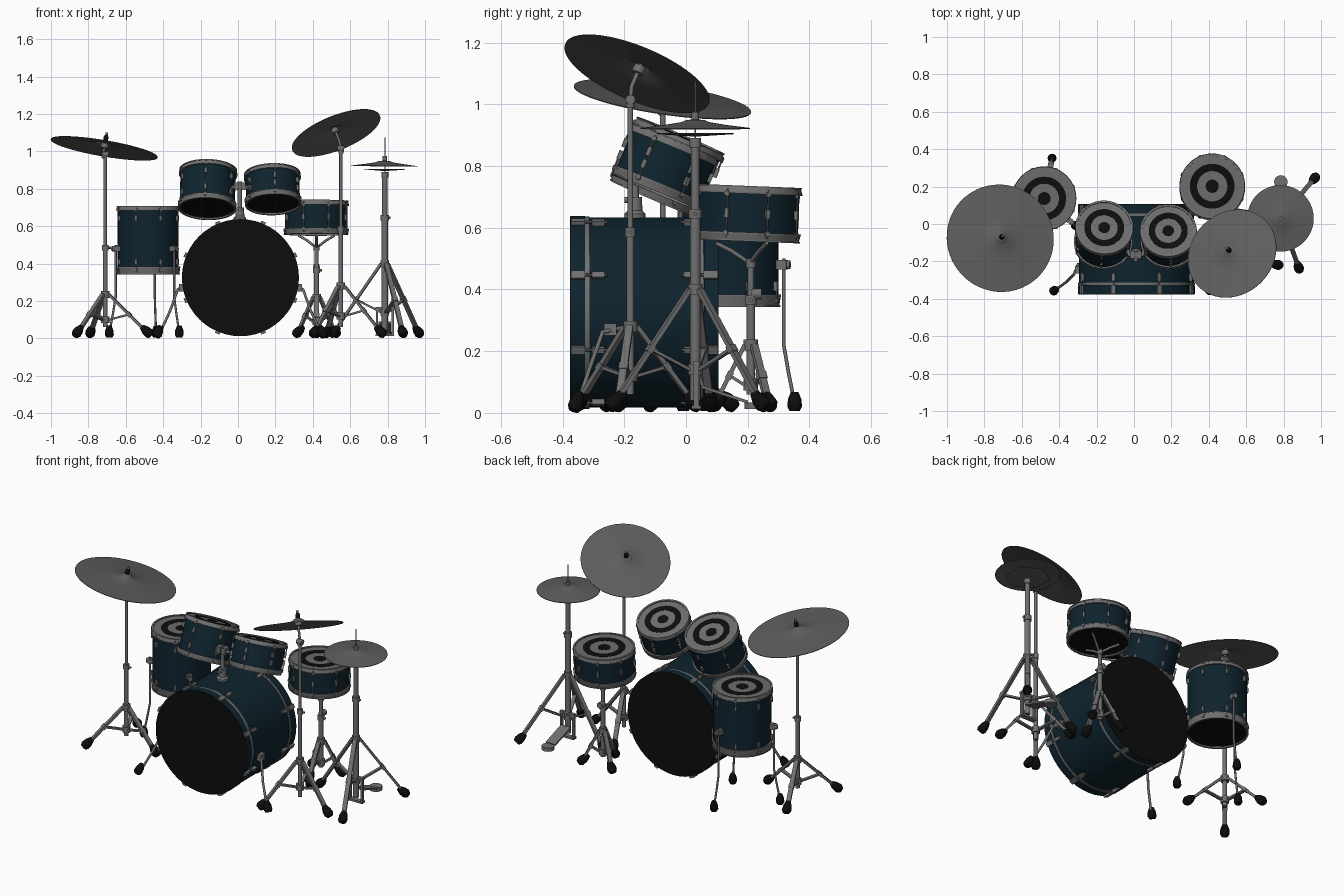
import bpy, bmesh
from math import sin, cos, pi, radians
from mathutils import Matrix, Vector as V

if "Cube" in bpy.data.objects:
    bpy.data.objects.remove(bpy.data.objects["Cube"])


def material(name, c):
    m = bpy.data.materials.new(name)
    m.diffuse_color = (*c, 1)
    m.use_nodes = True
    m.node_tree.nodes["Principled BSDF"].inputs["Base Color"].default_value = m.diffuse_color
    return m


BLUE = material("blue_shell", (0.0045, 0.017, 0.028))
BLACK = material("black_rubber", (0.004, 0.004, 0.004))
METAL = material("dark_metal", (0.16, 0.16, 0.16))
CYMBAL = material("cymbal_metal", (0.11, 0.11, 0.11))
HEAD = material("head_grey", (0.15, 0.15, 0.15))


def frame(o, n):
    return Matrix.Translation(o) @ V(n).to_track_quat('Z', 'Y').to_matrix().to_4x4()


def lathe(bm, prof, M, seg=48, closed=False):
    """Revolve (radius, height) points about the local z axis."""
    rows = [[bm.verts.new(M @ V((r * cos(2 * pi * i / seg), r * sin(2 * pi * i / seg), z)))
             for i in range(seg)] for r, z in prof]
    new = [v for row in rows for v in row]
    pairs = list(zip(rows, rows[1:])) + ([(rows[-1], rows[0])] if closed else [])
    for a, b in pairs:
        for i in range(seg):
            j = (i + 1) % seg
            bm.faces.new((a[i], a[j], b[j], b[i]))
    bmesh.ops.remove_doubles(bm, verts=new, dist=1e-5)


def ring(bm, r0, r1, z0, z1, M):
    lathe(bm, [(r0, z0), (r1, z0), (r1, z1), (r0, z1)], M, closed=True)


def rod(bm, pts, r, seg=12):
    pts = [V(p) for p in pts]
    for a, b in zip(pts, pts[1:]):
        bmesh.ops.create_cone(bm, cap_ends=True, segments=seg, radius1=r, radius2=r, depth=(b - a).length,
                              matrix=frame((a + b) / 2, b - a))
    for p in pts[1:-1]:
        bmesh.ops.create_uvsphere(bm, u_segments=seg, v_segments=6, radius=r, matrix=Matrix.Translation(p))


def box(bm, size, M):
    bmesh.ops.create_cube(bm, size=1, matrix=M @ Matrix.Diagonal((*size, 1)))


def bar(bm, a, b, w, t):
    a, b = V(a), V(b)
    box(bm, (w, t, (b - a).length), frame((a + b) / 2, b - a))


def foot(bm, p, d, s=0.022):
    """Rubber foot: fat tapered sleeve along the leg direction."""
    lathe(bm, [(0, -s), (s * .7, -s), (s, -s * .4), (s * .9, s * .6), (s * .5, s * 1.6), (0, s * 1.6)],
          frame(p, d), 12)


def make(name, fn, mat=METAL):
    bm = bmesh.new()
    fn(bm)
    bmesh.ops.recalc_face_normals(bm, faces=bm.faces)
    me = bpy.data.meshes.new(name)
    bm.to_mesh(me)
    bm.free()
    me.materials.append(mat)
    bpy.context.collection.objects.link(bpy.data.objects.new(name, me))


# Tom, floor tom and snare: shell, hoops, heads and lugs
def drum(name, o, n, R, H, lugs, low_hoop=.024, single=False):
    M, rs = frame(o, n), R - .009
    make(name + "_shell", lambda b: ring(b, rs - .008, rs, -.006, -H + .006, M), BLUE)
    make(name + "_head", lambda b: lathe(b, [(0, -.006), (0, -.003), (rs, -.003), (rs, -.006)], M), HEAD)
    make(name + "_bottom_head", lambda b: lathe(b, [(0, 0), (0, .003), (rs, .003), (rs, 0)],
                                                M @ Matrix.Translation((0, 0, -H + .006))), BLACK)

    def marks(b):
        ring(b, R * .46, R * .68, -.003, -.0015, M)
        lathe(b, [(0, -.0015), (R * .2, -.0015), (R * .2, -.003)], M)
    make(name + "_head_rings", marks, BLACK)

    def metal(b):
        for z0, z1 in ((0, -.02), (-H, -H + low_hoop)):
            e = .006 if z0 == 0 else -.006
            lathe(b, [(rs - .004, z0), (rs + .003, z0), (R, z1), (rs + .001, z1)], M, closed=True)
            ring(b, rs - .004, R - .002, z0 - e * .4, z0 + e * .4, M)
            ring(b, rs, R, z1 - .003, z1 + .003, M)
        for k in range(lugs):
            T = M @ Matrix.Rotation(2 * pi * (k + .5) / lugs, 4, 'Z')
            for end, zc in ((-.008, -H / 2 if single else -.065), (-H + .008, -H / 2 if single else -H + .065)):
                box(b, (.014, .013, .03), T @ Matrix.Translation((rs + .005, 0, zc)))
                rod(b, [T @ V((rs + .007, 0, zc)), T @ V((rs + .007, 0, end))], .003, 8)
                box(b, (.01, .016, .014), T @ Matrix.Translation((rs + .007, 0, end * .8 + zc * .2)))
    make(name + "_hoops_and_lugs", metal)


drum("left_tom", (-.159, -.018, .897), (.03, .395, .93), .157, .219, 6)
drum("right_tom", (.183, -.035, .878), (-.03, .385, .93), .153, .173, 6)
drum("floor_tom", (-.48, .136, .707), (0, 0, 1), .172, .362, 8, .036)
drum("snare", (.418, .202, .733), (0, .04, 1), .176, .175, 8, single=True)

# Bass drum
BX, BZ, BH = .013, .325, .478
B = frame((BX, -.374, BZ), (0, -1, 0))
make("bass_shell", lambda b: ring(b, .298, .308, -.01, -BH + .01, B), BLUE)
make("bass_hoops", lambda b: [ring(b, .304, .313, z, z - .046, B) for z in (0, -BH + .046)], BLUE)
make("bass_hoop_trim", lambda b: [ring(b, .302, .312, z, z - .014, B) for z in (-.047, -BH + .061)])
make("bass_heads", lambda b: [lathe(b, [(0, z), (.311, z), (.311, z - .004), (0, z - .004)], B)
                              for z in (.002, -BH + .002)], BLACK)


def claws(b):
    for k in range(8):
        T = B @ Matrix.Rotation(radians(22.5 + 45 * k), 4, 'Z')
        for z, s in ((0, -1), (-BH, 1)):
            box(b, (.012, .026, .046), T @ Matrix.Translation((.318, 0, z + s * .024)))
            rod(b, [T @ V((.318, 0, z + s * .03)), T @ V((.317, 0, z + s * .12))], .005, 8)
            box(b, (.018, .018, .04), T @ Matrix.Translation((.315, 0, z + s * .09)))


make("bass_claws", claws)


def spurs(b):
    for s in (-1, 1):
        box(b, (.035, .04, .04), Matrix.Translation((BX + s * .312, -.245, .27)))
        rod(b, [(BX + s * .31, -.21, .275), (BX + s * .335, -.27, .262), (BX + s * .375, -.31, .15),
                (BX + s * .43, -.35, .03)], .007)


make("bass_spurs", spurs)
make("bass_spur_feet", lambda b: [foot(b, (BX + s * .44, -.356, .03), (-s * .4, .3, 1), .025) for s in (-1, 1)], BLACK)


# Tom holder on the bass drum
def holder(b):
    P = Matrix.Translation((.01, -.165, 0))
    lathe(b, [(0, .62), (.034, .62), (.034, .645), (.024, .655), (.022, .7), (0, .7)], P, 20)
    rod(b, [(.01, -.165, .68), (.01, -.165, .84)], .012)
    for s in (-1, 1):
        box(b, (.026, .04, .04), Matrix.Translation((.01 + s * .018, -.165, .815)))
        rod(b, [(.01, -.165, .815), (.01 + s * .035, -.165, .81), (.01 + s * .055, -.115, .79)], .009)
        box(b, (.024, .035, .05), Matrix.Translation((.01 + s * .055, -.112, .79)))
    rod(b, [(.01, -.2, .69), (.01, -.16, .69)], .01)


make("tom_holder", holder)


# Floor tom legs
def leg_path(a):
    d = V((cos(a), sin(a), 0))
    return [V((-.48, .136, z)) + d * r for r, z in ((.184, .5), (.184, .22), (.2, .13), (.22, .03))], d


ANG = [radians(a) for a in (79, -41, 199)]


def floor_legs(b):
    for a in ANG:
        p, d = leg_path(a)
        rod(b, p, .006)
        box(b, (.03, .03, .04), frame(V((-.48, .136, .48)) + d * .175, d))
        rod(b, [V((-.48, .136, .48)) + d * .18, V((-.48, .136, .48)) + d * .205], .014)


make("floor_tom_legs", floor_legs)
make("floor_tom_feet", lambda b: [foot(b, leg_path(a)[0][-1], (0, 0, 1), .024) for a in ANG], BLACK)


# Tripod stand: poles of (radius, z0, z1), legs, braces, collars and feet
def stand(name, x, y, poles, hub, low, reach, first):
    dirs = [V((cos(a), sin(a), 0)) for a in (radians(first + 120 * k) for k in range(3))]
    c, Z = V((x, y, 0)), V((0, 0, 1))

    def metal(b):
        for r, z0, z1 in poles:
            rod(b, [(x, y, z0), (x, y, z1)], r, 16)
            rod(b, [(x, y, z1 - .03), (x, y, z1)], r + .005, 16)
        for z in (hub, low):
            rod(b, [(x, y, z - .018), (x, y, z + .018)], .023, 12)
        rod(b, [(x, y, poles[0][2] - .015), (x + .03, y, poles[0][2] - .015)], .006)
        for d in dirs:
            top, end = c + d * .02 + Z * hub, c + d * reach + Z * .03
            bar(b, top, end, .025, .014)
            mid = top.lerp(end, .52)
            bar(b, c + d * .02 + Z * low, mid, .02, .01)
            box(b, (.03, .02, .026), frame(mid, end - top))
    make(name + "_stand", metal)
    make(name + "_stand_feet", lambda b: [foot(b, c + d * reach + Z * .034, -d + Z * .9, .027) for d in dirs], BLACK)


stand("ride", -.71, -.075, [(.013, .06, .5), (.009, .5, 1.0)], .235, .1, .23, -10)
stand("crash", .55, -.18, [(.012, .06, .6), (.009, .6, 1.02)], .28, .12, .22, -10)
stand("hihat", .785, .03, [(.017, .04, .66), (.014, .66, .89)], .4, .14, .28, 50)
stand("snare", .42, .21, [(.014, .06, .38), (.011, .38, .5)], .22, .09, .115, 30)


# Snare basket arms
def basket(b):
    for k in range(3):
        a = radians(30 + 120 * k)
        d, c = V((cos(a), sin(a), 0)), V((.42, .207, 0))
        rod(b, [c + V((0, 0, .485)), c + d * .06 + V((0, 0, .525)), c + d * .11 + V((0, 0, .55))], .007)
    rod(b, [(.42, .21, .385), (.42, .245, .385)], .018)


make("snare_basket", basket)

# Cymbals with wing nut and tilter
BELL = [(0, .042), (.014, .041), (.03, .031), (.04, .023), (.12, .013)]
FLAT = [(0, .028), (.03, .026), (.045, .019), (.1, .01)]


def cymbal(name, o, n, R, prof=BELL, seg=64):
    p = prof + [(R, .0)]
    make(name, lambda b: lathe(b, p + [(r, z - .003) for r, z in p[::-1]], frame(o, n), seg), CYMBAL)


def mount(name, o, n, base):
    M = frame(o, n)

    def metal(b):
        rod(b, [base, M @ V((0, 0, -.05)), M @ V((0, 0, .085))], .007)
        rod(b, [V(base) + V((-.018, 0, 0)), V(base) + V((.018, 0, 0))], .016)
        lathe(b, [(0, 0), (.02, 0), (.02, .025), (0, .025)], M, 16)
    make(name + "_tilter", metal)
    make(name + "_felt", lambda b: lathe(b, [(0, .04), (.013, .04), (.013, .06), (.008, .072), (0, .072)], M, 16), BLACK)


CR, RI = ((.524, -.158, 1.1), (-.4, .42, 1)), ((-.715, -.076, 1.018), (.17, .15, 1))
cymbal("ride_cymbal", *RI, .29)
mount("ride_cymbal", *RI, (-.71, -.075, .985))
cymbal("crash_cymbal", *CR, .252)
mount("crash_cymbal", *CR, (.55, -.18, 1.015))
cymbal("hihat_top_cymbal", (.783, .03, .923), (.01, 0, 1), .178, FLAT)
cymbal("hihat_bottom_cymbal", (.783, .03, .906), (.01, 0, 1), .125, [(0, -.008)], 6)


# Hi-hat rod, clutch and pedal
def hihat(b):
    rod(b, [(.785, .03, .88), (.785, .03, 1.075)], .003)
    rod(b, [(.785, .03, .94), (.785, .03, .975)], .012)
    for s in (-1, 1):
        bar(b, (.785 + s * .042, .033, .02), (.785 + s * .042, .033, .16), .012, .018)
    box(b, (.1, .022, .014), Matrix.Translation((.785, .033, .16)))
    box(b, (.1, .03, .012), Matrix.Translation((.785, .033, .018)))
    bar(b, (.785, .05, .085), (.785, .2, .035), .065, .01)
    lathe(b, [(0, .012), (.036, .012), (.036, .034), (0, .034)], Matrix.Translation((.785, .225, 0)), 20)
    rod(b, [(.785, .055, .085), (.785, .033, .14)], .006)


make("hihat_rod_and_pedal", hihat)

# Smooth round surfaces, keep hard edges
for ob in bpy.data.objects:
    ob.select_set(True)
    bpy.context.view_layer.objects.active = ob
bpy.ops.object.shade_smooth_by_angle(angle=radians(35))
